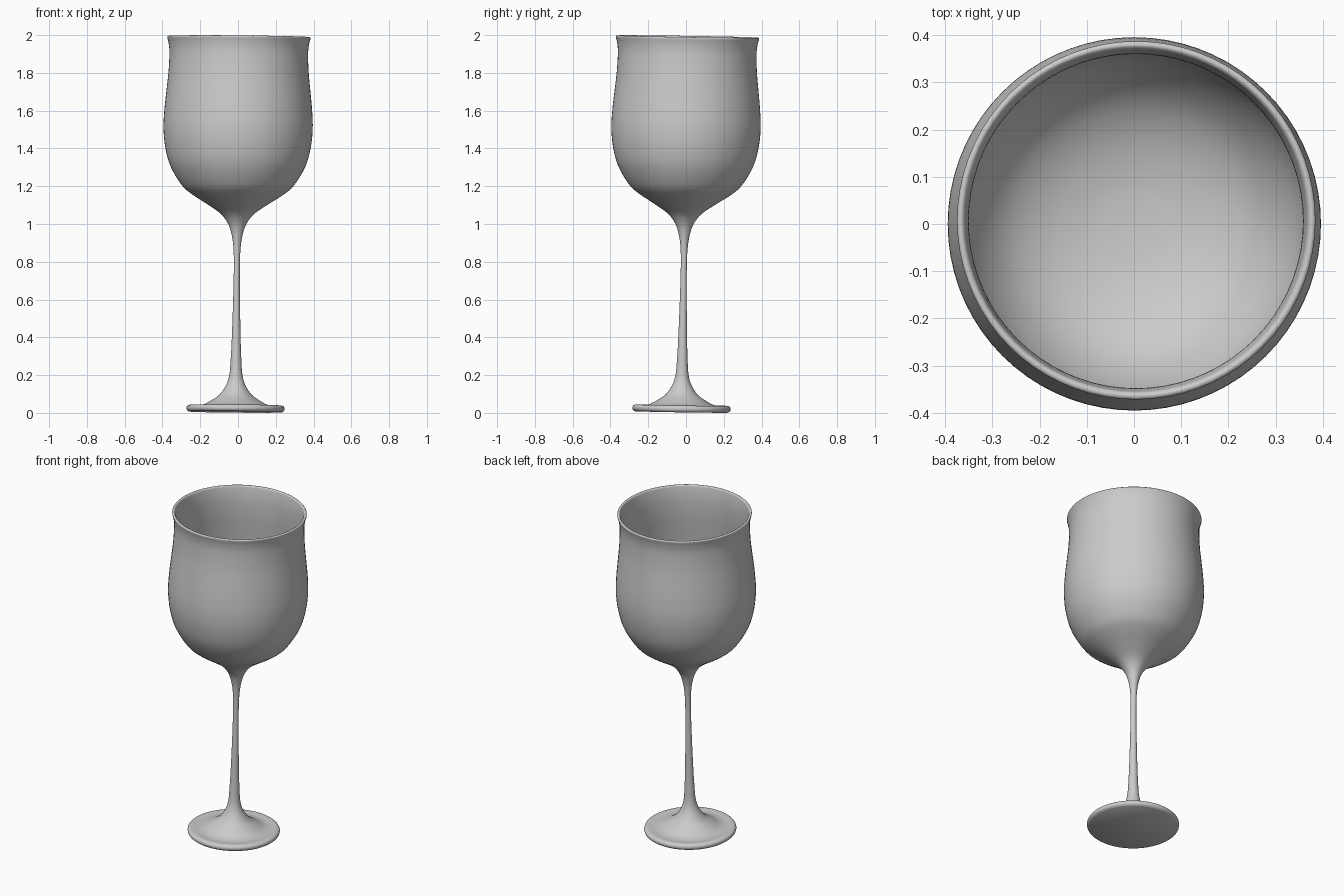
import bpy, bmesh, math
from mathutils import Matrix, Vector

if "Cube" in bpy.data.objects:
    bpy.data.objects.remove(bpy.data.objects["Cube"])

SEGMENTS = 72


def smooth_path(pts, steps=4):
    """Catmull-Rom curve through (radius, height) points."""
    p = [Vector(q) for q in pts]
    p = [2 * p[0] - p[1]] + p + [2 * p[-1] - p[-2]]
    out = []
    for a, b, c, d in zip(p, p[1:], p[2:], p[3:]):
        for i in range(steps):
            t = i / steps
            out.append(0.5 * (2 * b + (c - a) * t + (2 * a - 5 * b + 4 * c - d) * t * t
                              + (3 * b - a - 3 * c + d) * t ** 3))
    return out + [p[-2]]


def lathe(name, profile, material):
    bm = bmesh.new()
    verts = [bm.verts.new((max(r, 0), 0, z)) for r, z in profile]
    edges = [bm.edges.new(pair) for pair in zip(verts, verts[1:])]
    bmesh.ops.spin(bm, geom=verts + edges, cent=(0, 0, 0), axis=(0, 0, 1),
                   angle=math.tau, steps=SEGMENTS, use_duplicate=False)
    bmesh.ops.remove_doubles(bm, verts=bm.verts, dist=1e-4)
    bmesh.ops.recalc_face_normals(bm, faces=bm.faces)
    mesh = bpy.data.meshes.new(name)
    bm.to_mesh(mesh)
    bm.free()
    mesh.materials.append(material)
    obj = bpy.data.objects.new(name, mesh)
    bpy.context.collection.objects.link(obj)
    bpy.context.view_layer.objects.active = obj
    obj.select_set(True)
    bpy.ops.object.shade_smooth_by_angle(angle=math.radians(50))
    return obj


grey = bpy.data.materials.new("plain_grey")
grey.diffuse_color = (0.6, 0.6, 0.6, 1)
grey.use_nodes = True
grey.node_tree.nodes["Principled BSDF"].inputs["Base Color"].default_value = grey.diffuse_color

# Foot: flat underside, rounded edge
underside = [(0, 0), (0.247, 0)]
foot = [(0.247, 0), (0.257, 0.008), (0.26, 0.018), (0.257, 0.028), (0.247, 0.035),
        (0.23, 0.036), (0.20, 0.034), (0.165, 0.041), (0.125, 0.063)]
# Slender stem
stem = [(0.085, 0.092), (0.052, 0.14), (0.034, 0.20), (0.027, 0.30), (0.023, 0.40),
        (0.018, 0.60), (0.016, 0.78), (0.02, 0.88), (0.032, 0.95), (0.051, 1.0)]
# Outside of the bowl
bowl = [(0.09, 1.05), (0.162, 1.10), (0.24, 1.15), (0.297, 1.20), (0.357, 1.30),
        (0.385, 1.40), (0.395, 1.50), (0.391, 1.60), (0.381, 1.70), (0.371, 1.80),
        (0.367, 1.90), (0.372, 1.95)]
# Rounded lip and inside of the bowl
lip = [(0.379, 1.978), (0.378, 1.985), (0.372, 1.988), (0.366, 1.985), (0.362, 1.975)]
inside = [(0.356, 1.93), (0.354, 1.88), (0.357, 1.80), (0.367, 1.70), (0.377, 1.60),
          (0.38, 1.50), (0.369, 1.40), (0.34, 1.30), (0.28, 1.21), (0.2, 1.155),
          (0.1, 1.125), (0, 1.117)]

glass = lathe("wine_glass", underside[:1] + smooth_path(foot + stem + bowl + lip + inside), grey)

# The whole glass leans very slightly
lean = Vector((0, 0, 1)).rotation_difference(Vector((0.009, 0.016, 1))).to_matrix().to_4x4()
glass.data.transform(Matrix.Translation((-0.013, -0.024, 0.005)) @ lean)
